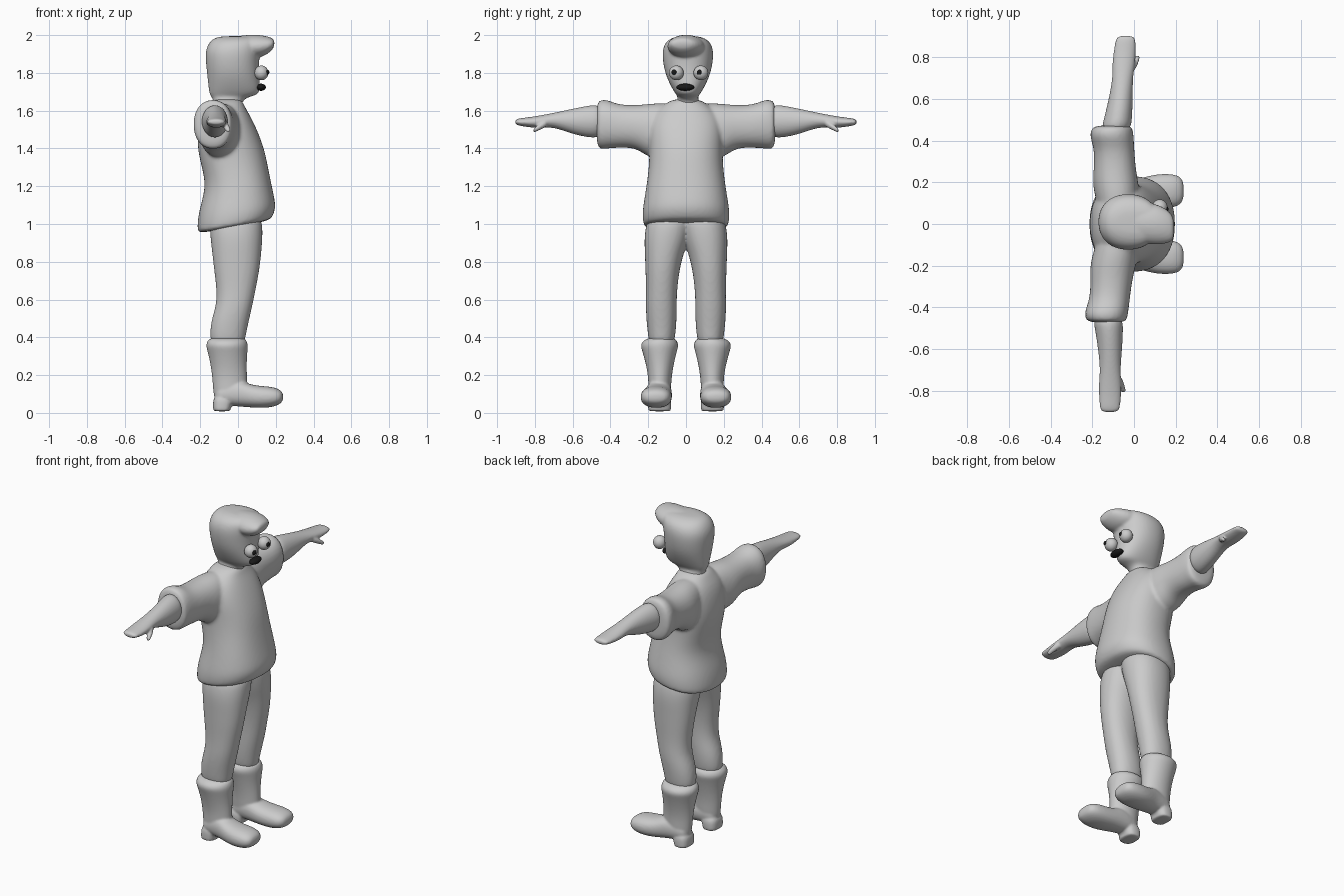
import bpy, bmesh, math
from mathutils import Vector, Matrix

SEG = 16
GROW = 3 / (2 + math.cos(2 * math.pi / SEG))   # offsets subdivision shrinkage


def loft(bm, axis, rings, side=1, power=2.0, tilt=None, shift=None):
    """Loft rounded rings (pos, a0, a1, b0, b1) along an axis; side=-1 mirrors in y."""
    loops = []
    for i, (pos, a0, a1, b0, b1) in enumerate(rings):
        loop = []
        for k in range(SEG):
            t = 2 * math.pi * (k + 0.5) / SEG
            c, s = math.cos(t), math.sin(t)
            u = math.copysign(abs(c) ** (2 / power), c) * GROW
            v = math.copysign(abs(s) ** (2 / power), s) * GROW
            a = (a0 + a1) / 2 + u * (a1 - a0) / 2
            b = (b0 + b1) / 2 + v * (b1 - b0) / 2
            p = {'x': (pos, a, b), 'y': (a, pos, b), 'z': (a, b, pos)}[axis]
            p = Vector(p)
            if tilt:
                p.z += tilt[i] * p.x
            if shift:
                p.x += shift * p.y
            p.y *= side
            loop.append(bm.verts.new(p))
        loops.append(loop)
    for l0, l1 in zip(loops, loops[1:]):
        for k in range(SEG):
            n = (k + 1) % SEG
            bm.faces.new((l0[k], l0[n], l1[n], l1[k]))
    bm.faces.new(loops[0])
    bm.faces.new(loops[-1])


def finish(name, bm, voxel=0.01, smooth=4):
    """Turn overlapping lofts into one smooth fused object."""
    bmesh.ops.recalc_face_normals(bm, faces=bm.faces)
    me = bpy.data.meshes.new(name)
    bm.to_mesh(me)
    bm.free()
    me.shade_smooth()
    ob = bpy.data.objects.new(name, me)
    bpy.context.collection.objects.link(ob)
    ob.modifiers.new("Round", 'SUBSURF').levels = 2
    ob.modifiers["Round"].render_levels = 2
    rm = ob.modifiers.new("Fuse", 'REMESH')
    rm.mode, rm.voxel_size, rm.use_smooth_shade = 'VOXEL', voxel, True
    sm = ob.modifiers.new("Soften", 'SMOOTH')
    sm.factor, sm.iterations = 0.5, smooth
    return ob


def ball(name, loc, radii, color):
    bm = bmesh.new()
    mat = Matrix.Translation(loc) @ Matrix.Diagonal((*radii, 1))
    bmesh.ops.create_uvsphere(bm, u_segments=24, v_segments=14, radius=1, matrix=mat)
    me = bpy.data.meshes.new(name)
    bm.to_mesh(me)
    bm.free()
    me.shade_smooth()
    ob = bpy.data.objects.new(name, me)
    bpy.context.collection.objects.link(ob)
    m = bpy.data.materials.get(color[0]) or bpy.data.materials.new(color[0])
    m.diffuse_color = color[1]
    me.materials.append(m)


# Jacket: body with slanted hem, plus both wide sleeves
bm = bmesh.new()
body = [(0.985, -.20, .15, .21), (1.0, -.215, .18, .225), (1.05, -.212, .195, .23),
        (1.1, -.2, .198, .225), (1.2, -.168, .178, .208), (1.3, -.19, .158, .195),
        (1.4, -.215, .138, .192), (1.5, -.21, .10, .20), (1.58, -.19, .06, .18),
        (1.63, -.155, .03, .12), (1.665, -.13, .02, .065)]
loft(bm, 'z', [(z, a, b, -w, w) for z, a, b, w in body], power=2.3,
     tilt=[.18, .18, .12, .05] + [0] * 7)
for side, lean in ((1, .03), (-1, -.03)):
    loft(bm, 'y', [(.03, -.16, .0, 1.42, 1.63), (.13, -.19, .02, 1.35, 1.64),
                   (.2, -.205, .015, 1.35, 1.635), (.26, -.2, 0, 1.405, 1.628),
                   (.36, -.2, -.01, 1.405, 1.63), (.42, -.225, -.015, 1.40, 1.66),
                   (.455, -.22, -.02, 1.395, 1.655), (.475, -.20, -.03, 1.42, 1.64)],
         side, 2.2, shift=lean)
finish("jacket", bm)

# Arms with flat hands and thumbs
for side, lean, label in ((1, .04, "left"), (-1, -.045, "right")):
    bm = bmesh.new()
    loft(bm, 'y', [(.44, -.18, -.035, 1.46, 1.63), (.5, -.165, -.03, 1.455, 1.63),
                   (.6, -.145, -.03, 1.475, 1.61), (.7, -.13, -.035, 1.515, 1.588),
                   (.77, -.135, -.025, 1.508, 1.575), (.83, -.13, -.025, 1.512, 1.565),
                   (.88, -.125, -.028, 1.52, 1.56), (.905, -.115, -.035, 1.527, 1.553)],
         side, shift=lean)
    loft(bm, 'y', [(.73, -.06, -.03, 1.52, 1.56), (.76, -.05, -.015, 1.505, 1.54),
                   (.79, -.035, -.005, 1.49, 1.52), (.81, -.025, -.003, 1.482, 1.503)],
         side, shift=lean)
    finish(label + "_arm", bm, 0.006, 3)

# Trousers: two legs fused at the hips
bm = bmesh.new()
for side in (1, -1):
    loft(bm, 'z', [(1.06, -.14, .12, -.05, .19), (.98, -.15, .13, -.03, .215),
                   (.91, -.143, .128, -.012, .22), (.84, -.135, .122, .015, .217),
                   (.75, -.125, .112, .036, .214), (.65, -.112, .092, .048, .21),
                   (.57, -.115, .076, .05, .212), (.5, -.138, .06, .05, .21),
                   (.42, -.15, .042, .055, .202), (.34, -.14, .03, .07, .19)],
         side, 2.2)
finish("trousers", bm)

# Boots: flared cuff, shaft, long foot and heel
for side, label in ((1, "left"), (-1, "right")):
    bm = bmesh.new()
    loft(bm, 'z', [(.40, -.14, .03, .07, .19), (.385, -.16, .045, .05, .225),
                   (.36, -.17, .052, .038, .242), (.33, -.162, .05, .048, .232),
                   (.26, -.145, .045, .065, .212), (.18, -.135, .048, .078, .198),
                   (.1, -.13, .05, .08, .2), (.06, -.12, .03, .09, .19)], side)
    loft(bm, 'x', [(-.125, .1, .185, .05, .13), (-.07, .08, .2, .04, .16),
                   (.0, .075, .21, .035, .18), (.06, .075, .228, .03, .15),
                   (.12, .075, .24, .026, .142), (.18, .078, .24, .03, .138),
                   (.22, .09, .23, .045, .125), (.24, .12, .2, .065, .105)],
         side, 2.3)
    loft(bm, 'z', [(.1, -.13, -.02, .08, .2), (.04, -.132, -.035, .078, .2),
                   (.015, -.132, -.04, .08, .2), (.008, -.125, -.045, .085, .195)],
         side, 2.8)
    finish(label + "_boot", bm, 0.007, 3)

# Head with neck and swept front lock of hair
bm = bmesh.new()
head = [(1.6, -.13, .02, .07), (1.655, -.13, .02, .058), (1.674, -.14, .06, .052),
        (1.685, -.15, .108, .062), (1.72, -.155, .118, .085), (1.79, -.162, .11, .118),
        (1.86, -.17, .11, .132), (1.92, -.172, .118, .135), (1.965, -.15, .125, .118),
        (1.988, -.12, .12, .08), (1.995, -.07, .08, .04)]
loft(bm, 'z', [(z, a, b, .01 - w, .01 + w) for z, a, b, w in head], power=2.2)
loft(bm, 'x', [(-.06, -.07, .08, 1.9, 1.985), (.03, -.09, .1, 1.88, 2.0),
               (.10, -.1, .1, 1.875, 2.003), (.15, -.095, .075, 1.895, 1.995),
               (.18, -.085, .05, 1.92, 1.985), (.193, -.065, .02, 1.94, 1.975)])
finish("head", bm, 0.008, 3)

# Bulging eyes, pupils and open mouth
WHITE, BLACK = ("white", (.9, .9, .9, 1)), ("black", (.01, .01, .01, 1))
for y, py, label in ((.079, .071, "left"), (-.051, -.062, "right")):
    ball(label + "_eye", (.124, y, 1.8), (.037, .039, .039), WHITE)
    ball(label + "_pupil", (.154, py, 1.803), (.012, .014, .014), BLACK)
ball("mouth", (.122, -.004, 1.724), (.026, .048, .019), BLACK)
